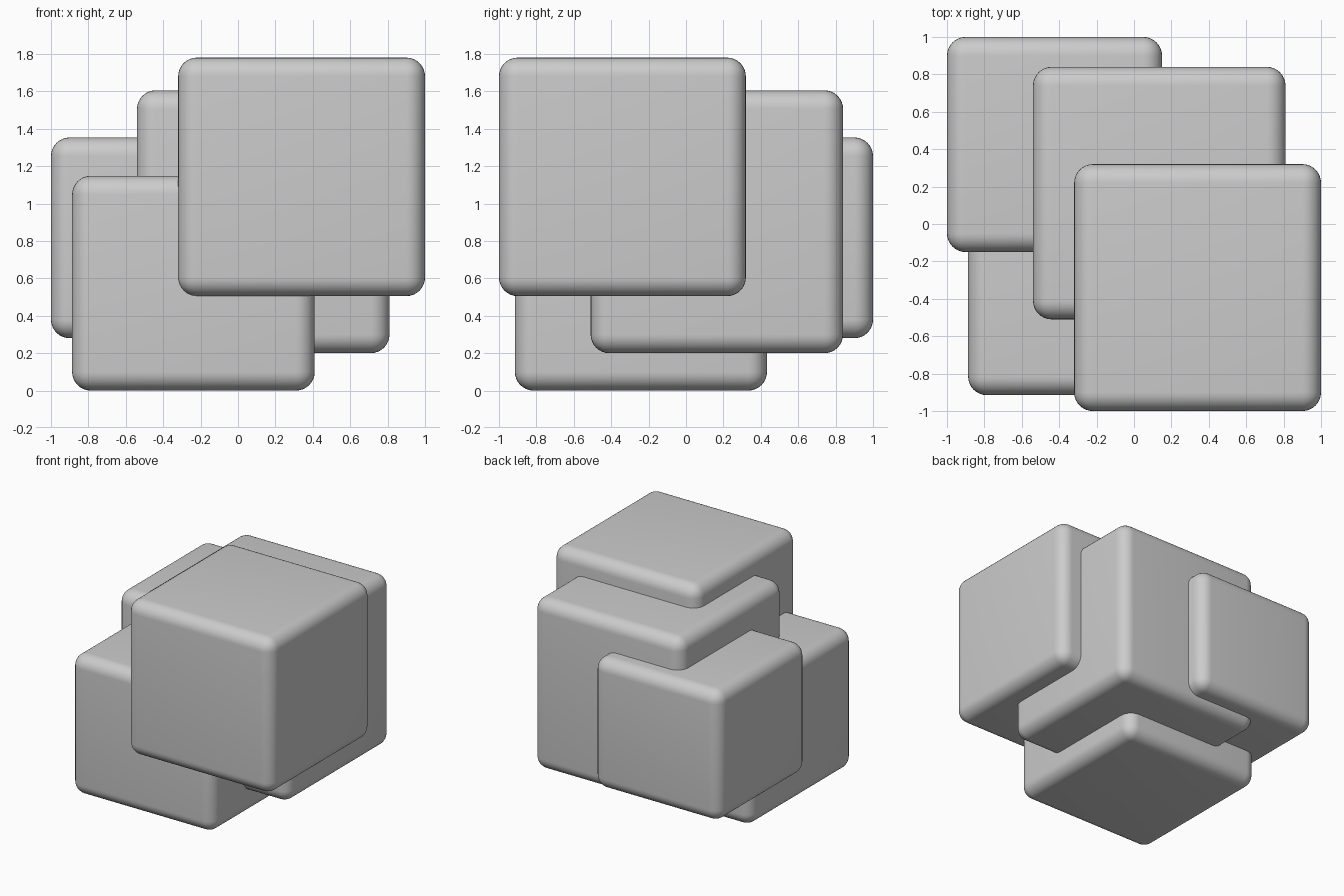
import bpy
from mathutils import Vector

if "Cube" in bpy.data.objects:
    bpy.data.objects.remove(bpy.data.objects["Cube"])

RADIUS = 0.1


def rounded_block(name, low, high):
    """Box between two corners, with evenly rounded edges."""
    low, high = Vector(low), Vector(high)
    bpy.ops.mesh.primitive_cube_add(size=1, location=(low + high) / 2)
    block = bpy.context.object
    block.name = name
    block.scale = high - low
    bpy.ops.object.transform_apply(location=False, rotation=False, scale=True)
    bevel = block.modifiers.new("rounded_edges", 'BEVEL')
    bevel.width = RADIUS
    bevel.segments = 8
    bpy.ops.object.modifier_apply(modifier=bevel.name)
    bpy.ops.object.shade_smooth_by_angle()
    return block


# Four overlapping blocks
rounded_block("upper_front_block", (-0.32, -1.0, 0.505), (1.0, 0.32, 1.78))
rounded_block("middle_block", (-0.54, -0.51, 0.20), (0.81, 0.84, 1.605))
rounded_block("back_left_block", (-1.0, -0.15, 0.28), (0.15, 1.0, 1.353))
rounded_block("lower_front_block", (-0.887, -0.915, 0.0), (0.41, 0.433, 1.148))
